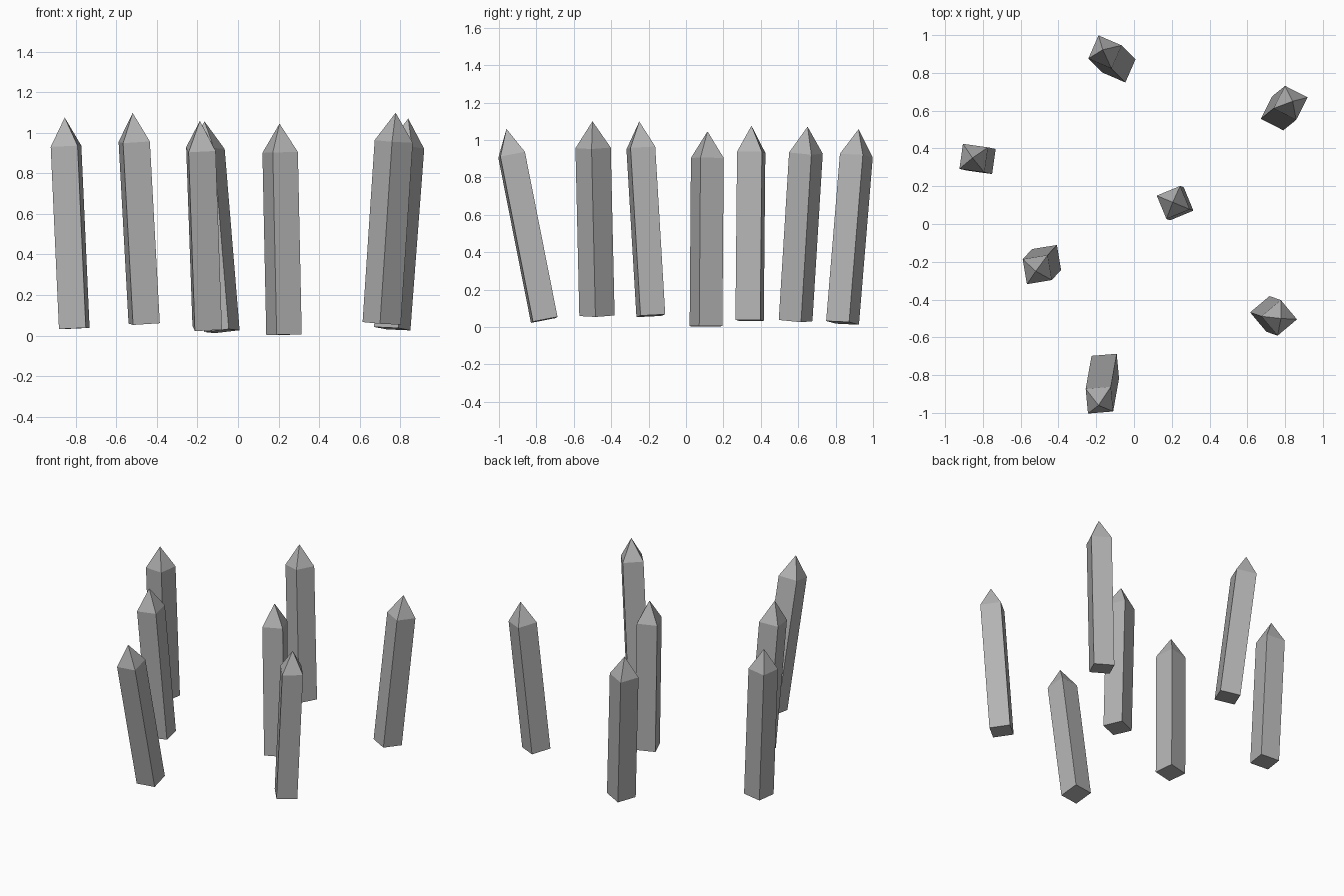
import bpy
import bmesh
import math
from mathutils import Matrix, Vector

cube = bpy.data.objects.get("Cube")
if cube:
    bpy.data.objects.remove(cube, do_unlink=True)

SIDE = 0.134
SHOULDER = 0.9
LENGTH = 1.042

# Single weathered grey
grey = bpy.data.materials.new("stake_grey")
grey.use_nodes = True
colour = (0.45, 0.45, 0.45, 1)
grey.diffuse_color = colour
grey.node_tree.nodes["Principled BSDF"].inputs["Base Color"].default_value = colour


def stake_mesh():
    """Square shaft standing on its base, with a pointed top."""
    bm = bmesh.new()
    bmesh.ops.create_cube(bm, size=1)
    bmesh.ops.scale(bm, vec=(SIDE, SIDE, SHOULDER), verts=bm.verts)
    bmesh.ops.translate(bm, vec=(0, 0, SHOULDER / 2), verts=bm.verts)
    top = max(bm.faces, key=lambda f: f.calc_center_median().z)
    point = bmesh.ops.poke(bm, faces=[top])["verts"][0]
    point.co.z = LENGTH
    mesh = bpy.data.meshes.new("stake")
    bm.to_mesh(mesh)
    bm.free()
    mesh.materials.append(grey)
    return mesh


def add_stake(name, mesh, base, tip, turn):
    """Lean a stake from its base centre towards its tip."""
    base, tip = Vector(base), Vector(tip)
    lean = Vector((0, 0, 1)).rotation_difference(tip - base).to_matrix().to_4x4()
    obj = bpy.data.objects.new(name, mesh)
    bpy.context.collection.objects.link(obj)
    obj.matrix_world = Matrix.Translation(base) @ lean @ Matrix.Rotation(math.radians(turn), 4, "Z")


# Name, base centre, tip, turn about its own axis in degrees
stakes = [
    ("stake_far_right", (-0.808, 0.34, 0.035), (-0.855, 0.35, 1.073), -8),
    ("stake_right", (-0.463, -0.188, 0.06), (-0.52, -0.25, 1.1), 9.5),
    ("stake_back", (-0.08, 0.837, 0.022), (-0.165, 0.922, 1.053), -23.5),
    ("stake_middle", (0.227, 0.107, 0.004), (0.205, 0.115, 1.048), 22.5),
    ("stake_back_left", (0.761, 0.586, 0.034), (0.84, 0.65, 1.072), -27),
    ("stake_left", (0.709, -0.476, 0.06), (0.778, -0.5, 1.1), 40),
    ("stake_front", (-0.152, -0.758, 0.038), (-0.188, -0.96, 1.06), 5),
]
mesh = stake_mesh()
for name, base, tip, turn in stakes:
    add_stake(name, mesh, base, tip, turn)
